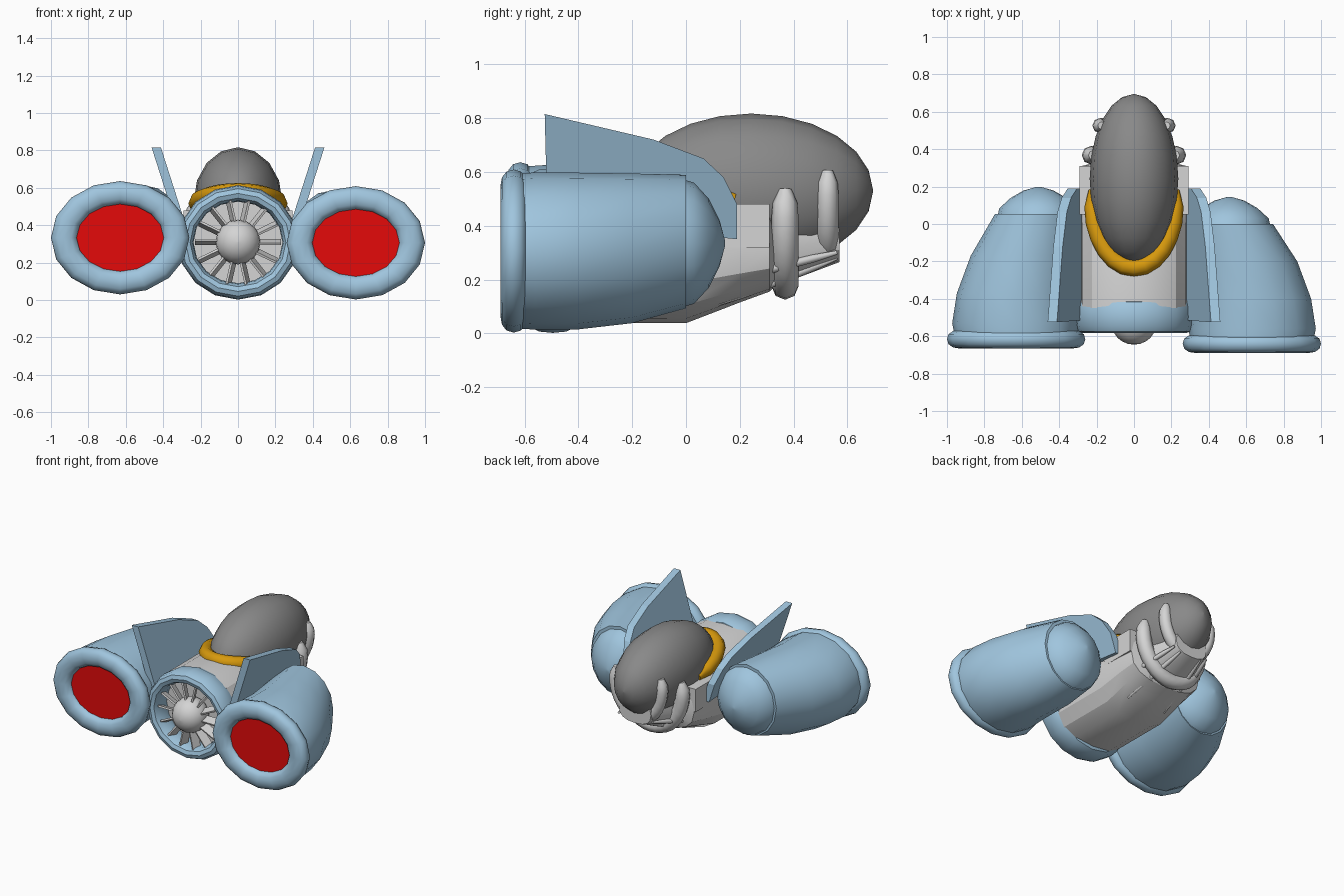
import bpy, bmesh, math
from mathutils import Matrix, Vector

if "Cube" in bpy.data.objects:
    bpy.data.objects.remove(bpy.data.objects["Cube"])

def material(name, rgb):
    m = bpy.data.materials.new(name)
    m.diffuse_color = (*rgb, 1)
    m.use_nodes = True
    m.node_tree.nodes["Principled BSDF"].inputs["Base Color"].default_value = m.diffuse_color
    return m

BLUE = material("pale_blue", (0.35, 0.56, 0.73))
LIGHT = material("light_grey", (0.66, 0.66, 0.66))
DARK = material("dark_grey", (0.25, 0.25, 0.25))
GOLD = material("gold", (0.68, 0.32, 0.004))
RED = material("red", (0.78, 0.003, 0.003))

def finish(name, bm, mat, angle=40):
    bmesh.ops.recalc_face_normals(bm, faces=bm.faces)
    me = bpy.data.meshes.new(name)
    bm.to_mesh(me)
    bm.free()
    me.materials.append(mat)
    ob = bpy.data.objects.new(name, me)
    bpy.context.collection.objects.link(ob)
    bpy.ops.object.select_all(action='DESELECT')
    ob.select_set(True)
    bpy.context.view_layer.objects.active = ob
    if angle:
        bpy.ops.object.shade_smooth_by_angle(angle=math.radians(angle))
    return ob

def spow(v, e):
    return math.copysign(abs(v) ** e, v)

def loft(name, rings, mat, n=16, closed=False, e=1.0, angle=40):
    """Skin ellipses (y, centre x, centre z, radius x, radius z) along y."""
    bm = bmesh.new()
    loops = []
    for y, cx, cz, rx, rz in rings:
        loops.append([bm.verts.new((cx + rx * spow(math.cos(a), e), y, cz + rz * spow(math.sin(a), e)))
                      for a in (2 * math.pi * i / n for i in range(n))])
    pairs = list(zip(loops, loops[1:]))
    if closed:
        pairs.append((loops[-1], loops[0]))
    else:
        bm.faces.new(loops[0])
        bm.faces.new(loops[-1])
    for a, b in pairs:
        for i in range(n):
            j = (i + 1) % n
            bm.faces.new((a[i], a[j], b[j], b[i]))
    return finish(name, bm, mat, angle)

def lip(name, y, cx, cz, rx, rz, ty, tx, tz, mat, e=1.0):
    """Elliptical ring with its own tube radii."""
    k = [2 * math.pi * i / 12 for i in range(12)]
    rings = [(y + ty * spow(math.sin(a), e), cx, cz,
              rx + tx * spow(math.cos(a), e), rz + tz * spow(math.cos(a), e)) for a in k]
    return loft(name, rings, mat, closed=True)

def ellipsoid(name, c, r, mat, n=16):
    ks = [math.pi * (i + 0.04) / 12.08 for i in range(13)]
    return loft(name, [(c[1] - r[1] * math.cos(a), c[0], c[2], r[0] * math.sin(a), r[2] * math.sin(a))
                       for a in ks], mat, n)

def tube(name, pts, radius, mat):
    """Tube along points with rounded ends."""
    cu = bpy.data.curves.new(name, 'CURVE')
    cu.dimensions = '3D'
    cu.bevel_depth = radius
    cu.bevel_resolution = 2
    cu.use_fill_caps = True
    sp = cu.splines.new('POLY')
    sp.points.add(len(pts) - 1)
    for i, p in enumerate(pts):
        sp.points[i].co = (*p, 1)
        d = min(i, len(pts) - 1 - i)
        sp.points[i].radius = (0.5, 0.92)[d] if d < 2 else 1
    ob = bpy.data.objects.new(name, cu)
    bpy.context.collection.objects.link(ob)
    bpy.ops.object.select_all(action='DESELECT')
    ob.select_set(True)
    bpy.context.view_layer.objects.active = ob
    bpy.ops.object.convert(target='MESH')
    ob = bpy.context.object
    ob.data.materials.clear()
    ob.data.materials.append(mat)
    bpy.ops.object.shade_smooth_by_angle(angle=math.radians(50))

# Side engines: the left one sits slightly higher and further back
for side, s, dy, dz in (("right", 1, 0, 0), ("left", -1, 0.03, 0.027)):
    z = 0.306 + dz
    loft(f"{side}_engine_shell", [
        (-0.62 + dy, s * 0.63, z, 0.33, 0.288), (-0.56 + dy, s * 0.632, z, 0.34, 0.292),
        (-0.4 + dy, s * 0.625, z, 0.322, 0.291), (-0.2 + dy, s * 0.58, z + 0.01, 0.293, 0.278),
        (0.0 + dy * 1.8, s * 0.515, z + 0.035, 0.228, 0.248)], BLUE)
    loft(f"{side}_engine_dome", [(y + dy * 1.8, s * 0.51, z + 0.029, rx, rz) for y, rx, rz in (
        (-0.02, 0.222, 0.24), (0.03, 0.21, 0.225), (0.085, 0.15, 0.165), (0.125, 0.08, 0.085),
        (0.145, 0.01, 0.01))], BLUE)
    lip(f"{side}_engine_lip", -0.64 + dy * 0.8, s * 0.63, z, 0.3, 0.24, 0.05, 0.07, 0.063, BLUE, 0.9)
    loft(f"{side}_engine_glow", [(-0.65 + dy * 0.8, s * 0.63, z, 0.24, 0.19),
                                 (-0.6 + dy * 0.8, s * 0.63, z, 0.24, 0.19)], RED, 24)

# Main hull, tapering up towards the rear
loft("hull", [
    (-0.45, 0, 0.315, 0.295, 0.275), (0.0, 0, 0.315, 0.295, 0.277), (0.2, 0, 0.315, 0.29, 0.2),
    (0.31, 0, 0.315, 0.28, 0.16), (0.33, 0, 0.31, 0.2, 0.135), (0.57, 0, 0.35, 0.125, 0.085)],
    LIGHT, 16, e=0.8, angle=25)

# Deck block beside the canopy
bm = bmesh.new()
bmesh.ops.create_cube(bm, size=1, matrix=Matrix.Translation((0, 0.18, 0.4)) @ Matrix.Diagonal((0.585, 0.26, 0.16, 1)))
finish("deck_block", bm, LIGHT, 0)

# Centre intake with fan
lip("intake_cowl", -0.495, 0, 0.308, 0.28, 0.262, 0.088, 0.042, 0.044, BLUE, 0.8)
ellipsoid("fan_hub", (0, -0.53, 0.31), (0.12, 0.115, 0.12), LIGHT)
bm = bmesh.new()
BLADES = 14
for i in range(BLADES):
    m = (Matrix.Translation((0, -0.535, 0.31)) @ Matrix.Rotation(2 * math.pi * (i + 0.5) / BLADES, 4, 'Y')
         @ Matrix.Translation((0, 0, 0.15)) @ Matrix.Rotation(math.radians(20), 4, 'Z')
         @ Matrix.Diagonal((0.012, 0.06, 0.16, 1)))
    bmesh.ops.create_cube(bm, size=1, matrix=m)
finish("fan_blades", bm, LIGHT, 0)

# Canopy and collar
ellipsoid("canopy", (0, 0.242, 0.53), (0.237, 0.453, 0.287), DARK, 16)
pts = []
for i in range(15):
    a = math.radians(-10 + 200 * i / 14)
    y = 0.12 - 0.355 * math.sin(a)
    pts.append((0.222 * math.cos(a), y, 0.578 - 0.19 * (y + 0.235)))
tube("canopy_collar", pts, 0.048, GOLD)

# Hoops wrapping under the tail
def hoop(name, y, zc, rx, rz, r):
    ks = [math.radians(162 + 216 * i / 20) for i in range(21)]
    tube(name, [(rx * math.cos(a), y, zc + rz * math.sin(a)) for a in ks], r, LIGHT)

hoop("tail_hoop_front", 0.368, 0.45, 0.23, 0.275, 0.05)
hoop("tail_hoop_rear", 0.526, 0.53, 0.182, 0.24, 0.041)

# Hull rails and swept fins, mirrored
OUTLINE = [(-0.525, 0.815), (-0.12, 0.72), (0.065, 0.65), (0.14, 0.58), (0.19, 0.48), (0.19, 0.35), (-0.515, 0.42)]
for side, s in (("right", 1), ("left", -1)):
    for k, (x, z) in enumerate(((0.24, 0.23), (0.15, 0.15))):
        a, b = Vector((s * x, 0.12, z - 0.04)), Vector((s * x * 0.55, 0.56, 0.3 - 0.02 * k))
        tube(f"{side}_hull_rail_{k + 1}", [a.lerp(b, t / 5) for t in range(6)], 0.016, LIGHT)
    bm = bmesh.new()
    f = bm.faces.new([bm.verts.new((s * (0.31 + 0.32 * (z - 0.497)), y, z)) for y, z in OUTLINE])
    g = bmesh.ops.extrude_face_region(bm, geom=[f])["geom"]
    bmesh.ops.translate(bm, verts=[v for v in g if isinstance(v, bmesh.types.BMVert)], vec=(s * 0.05, 0, 0))
    finish(f"{side}_fin", bm, BLUE, 0)
